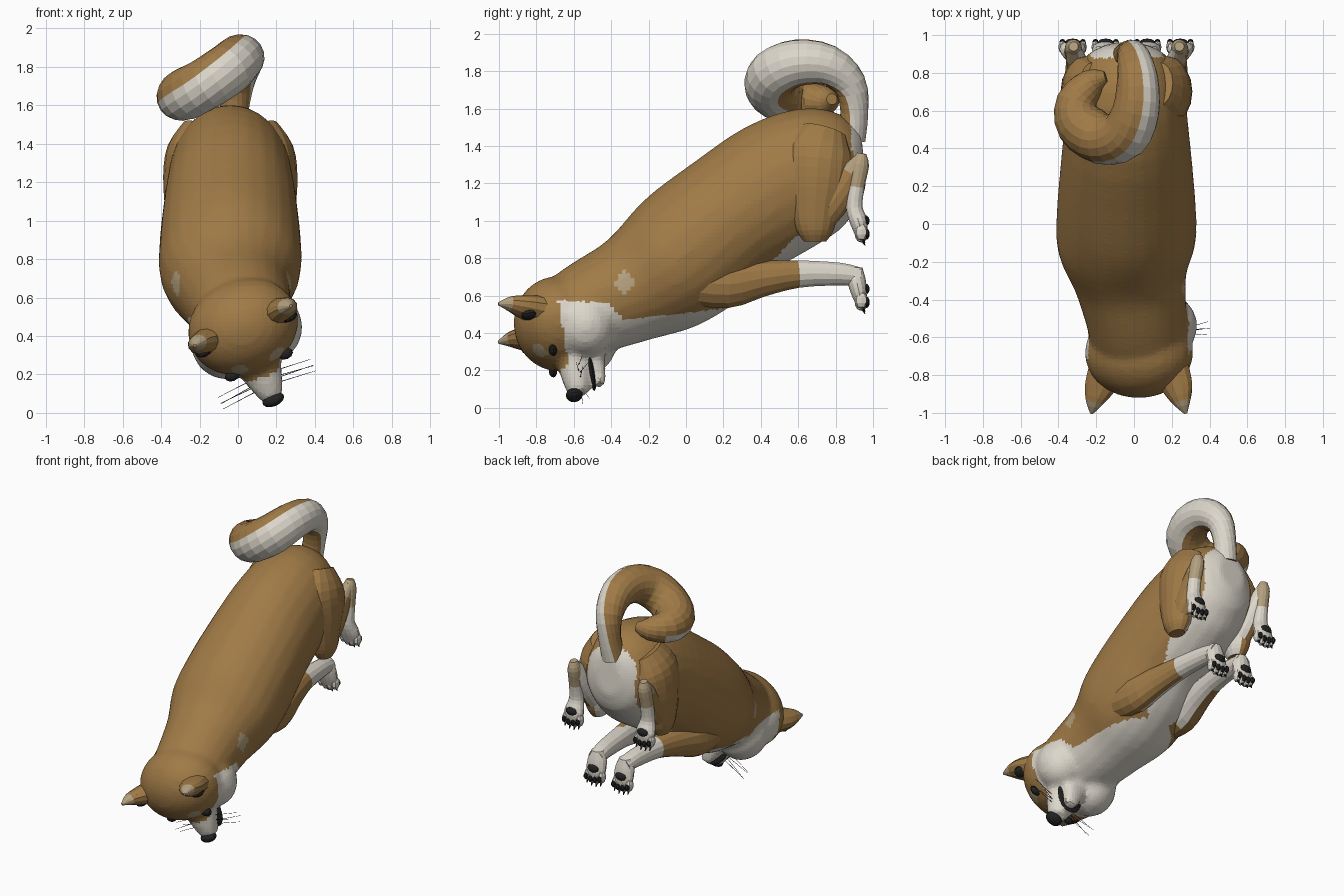
import bpy, bmesh, math
from mathutils import Vector, Matrix

if "Cube" in bpy.data.objects:
    bpy.data.objects.remove(bpy.data.objects["Cube"])

def material(name, col):
    m = bpy.data.materials.new(name)
    m.diffuse_color = (*col, 1)
    m.use_nodes = True
    m.node_tree.nodes["Principled BSDF"].inputs["Base Color"].default_value = m.diffuse_color
    return m

MATS = [material("brown fur", (0.35, 0.195, 0.062)), material("white fur", (0.72, 0.68, 0.60)),
        material("tan fur", (0.45, 0.35, 0.21)), material("black", (0.017, 0.017, 0.018))]
BROWN, WHITE, TAN, BLACK = range(4)
MID = -0.04                       # symmetry plane of the body

# Head frame: sideways, backwards, up (the head hangs down and is rolled)
S = Vector((0.92, 0, 0.38)).normalized()
F = Vector((0.39, 0.19, -0.90))
F = (F - S * F.dot(S)).normalized()
U = F.cross(S)
if U.y > 0:
    U = -U
HEAD = Matrix.Translation((0.03, -0.68, 0.44)) @ Matrix((S, -F, U)).transposed().to_4x4()
HEAD_INV = HEAD.inverted()

def finish(name, bm, rule=None):
    me = bpy.data.meshes.new(name)
    bm.to_mesh(me)
    bm.free()
    for m in MATS:
        me.materials.append(m)
    ob = bpy.data.objects.new(name, me)
    bpy.context.collection.objects.link(ob)
    if rule:
        for p in me.polygons:
            p.material_index = rule(p.center, p.normal)
    return ob

def smooth_path(pts, steps):
    out = []
    for i in range(len(pts) - 1):
        q = [pts[max(i - 1, 0)], pts[i], pts[i + 1], pts[min(i + 2, len(pts) - 1)]]
        for k in range(steps):
            t = k / steps
            out.append([0.5 * (2 * b + (c - a) * t + (2 * a - 5 * b + 4 * c - d) * t * t
                        + (3 * b - a - 3 * c + d) * t ** 3) for a, b, c, d in zip(*q)])
    return out + [list(pts[-1])]

def tube(bm, pts, ref=(1, 0, 0), n=14, steps=3, mat=0, mtx=None):
    """Loft ellipses along points (x, y, z, half width, half height)."""
    pts = smooth_path(pts, steps)
    P = [Vector(p[:3]) for p in pts]
    rings, faces = [], []
    for i, p in enumerate(pts):
        t = (P[min(i + 1, len(P) - 1)] - P[max(i - 1, 0)]).normalized()
        side = Vector(ref)
        side = (side - t * side.dot(t)).normalized()
        up = side.cross(t)
        ring = []
        for k in range(n):
            a = math.tau * k / n
            v = P[i] + side * (p[3] * math.cos(a)) + up * (p[4] * math.sin(a))
            ring.append(bm.verts.new(mtx @ v if mtx else v))
        rings.append(ring)
    for i in range(len(rings) - 1):
        for k in range(n):
            j = (k + 1) % n
            f = bm.faces.new((rings[i][k], rings[i][j], rings[i + 1][j], rings[i + 1][k]))
            f.material_index = mat(i / len(rings), math.tau * (k + 0.5) / n) if callable(mat) else mat
            faces.append(f)
    for r, u in ((rings[0], 0), (rings[-1], 1)):
        f = bm.faces.new(r)
        f.material_index = mat(u, 1.5) if callable(mat) else mat
        faces.append(f)
    bmesh.ops.recalc_face_normals(bm, faces=faces)

def ball(bm, c, r, mat=0, mtx=None, seg=14):
    m = (mtx or Matrix()) @ Matrix.Translation(c) @ Matrix.Diagonal((*r, 1))
    for v in bmesh.ops.create_uvsphere(bm, u_segments=seg, v_segments=seg // 2 + 1, radius=1, matrix=m)["verts"]:
        for f in v.link_faces:
            f.material_index = mat

# Torso, neck and head, fused into one skin
bm = bmesh.new()
tube(bm, [(MID, .95, 1.33, .10, .14), (MID, .88, 1.32, .22, .25), (MID, .72, 1.28, .30, .34),
          (MID, .50, 1.18, .33, .37), (MID, .25, 1.02, .355, .36), (MID, .05, .86, .37, .37),
          (MID, -.12, .73, .365, .345), (-.02, -.30, .63, .30, .29), (.01, -.48, .55, .27, .26),
          (.03, -.62, .48, .25, .23), (.03, -.70, .45, .15, .15)], n=24)
ball(bm, (0, .01, 0), (.295, .25, .24), mtx=HEAD, seg=24)
for s in (-1, 1):
    ball(bm, (s * .13, -.06, -.13), (.17, .19, .17), mtx=HEAD, seg=20)
tube(bm, [(0, -.08, -.04, .19, .16), (0, -.22, -.05, .125, .11), (0, -.33, -.035, .088, .08),
          (0, -.41, -.03, .06, .055)], mtx=HEAD)
tube(bm, [(0, -.12, -.15, .13, .07), (0, -.29, -.155, .07, .045), (0, -.385, -.15, .04, .03)], mtx=HEAD)
raw = finish("skin_source", bm)
rm = raw.modifiers.new("fuse", 'REMESH')
rm.mode = 'VOXEL'
rm.voxel_size = 0.022
sm = raw.modifiers.new("soften", 'SMOOTH')
sm.factor, sm.iterations = 0.5, 5
skin = bpy.data.meshes.new_from_object(raw.evaluated_get(bpy.context.evaluated_depsgraph_get()))
bpy.data.objects.remove(raw)

# Height of the border between brown back and white underside, along y
BORDER = [(-.75, .58), (-.42, .56), (-.33, .47), (.2, .53), (.45, .77), (.6, .93), (.75, 1.02), (.9, 1.15), (1.1, 1.2)]

def border(y):
    for (y0, z0), (y1, z1) in zip(BORDER, BORDER[1:]):
        if y0 <= y <= y1:
            return z0 + (z1 - z0) * (y - y0) / (y1 - y0)
    return 0

def coat(c, n):
    h = HEAD_INV @ c
    if c.y < -.35:
        if (Vector((abs(h.x), h.y, h.z)) - Vector((.11, -.18, .15))).length < .05:
            return TAN
        if -h.y > .27 or (h.z < 0 and c.z < border(c.y) + .3 * min(0, c.x)):
            return WHITE
    if math.hypot((c.y + .33) / .045, (c.z - .67) / .06) < 1 and abs(n.x) > .3:
        return TAN
    if c.y >= -.35 and c.z < border(c.y):
        return WHITE
    if c.y > .88 and abs(c.x - MID) < .19 and n.y > .4:
        return WHITE
    return BROWN

bm = bmesh.new()
bm.from_mesh(skin)
bpy.data.meshes.remove(skin)
finish("body_and_head", bm, coat)

# Tail: curls forward, then to the left; white band on the outside of the curl
bm = bmesh.new()
tube(bm, [(MID, .88, 1.44, .08, .08), (-.02, .90, 1.58, .075, .075), (.0, .875, 1.73, .09, .09),
          (.02, .76, 1.83, .11, .11), (.01, .60, 1.845, .125, .125), (-.05, .475, 1.79, .135, .135),
          (-.17, .45, 1.71, .135, .135), (-.28, .53, 1.655, .135, .135), (-.30, .65, 1.64, .11, .11),
          (-.22, .75, 1.64, .075, .075), (-.15, .78, 1.65, .03, .03)], ref=(.7, 0, -.7), n=18,
     mat=lambda u, a: WHITE if u < .8 and .6 * math.cos(a) - .8 * math.sin(a) > .3 else BROWN)
finish("tail", bm)

def paw(bm, x, y, z):
    """Toes, claws and pads; the sole faces +y and the toes point down."""
    for dx in (-.054, -.018, .018, .054):
        drop = .012 if abs(dx) < .03 else 0
        ball(bm, (x + dx, y, z - drop), (.023, .036, .045), WHITE, seg=8)
        ball(bm, (x + dx, y + .026, z - .005 - drop), (.017, .018, .025), BLACK, seg=8)
        tube(bm, [(x + dx, y + .005, z - .03 - drop, .011, .011), (x + dx, y + .02, z - .06 - drop, .003, .003)],
             n=6, steps=1, mat=BLACK)
    ball(bm, (x, y + .02, z + .06), (.045, .025, .03), BLACK, seg=10)

for s, side in ((-1, "left"), (1, "right")):
    X = lambda pts: [(MID + s * p[0], *p[1:]) for p in pts]
    inner = lambda n: n.x * s < -.45
    # Front leg stretched backwards
    bm = bmesh.new()
    tube(bm, X([(.21, .02, .68, .10, .13), (.20, .22, .66, .10, .13), (.17, .40, .69, .085, .10),
                (.14, .60, .715, .07, .075), (.12, .82, .715, .06, .062), (.11, .93, .70, .055, .05)]))
    finish("front_leg_" + side, bm, lambda c, n: WHITE if c.y > .63 or (inner(n) and c.y > .2) else TAN if c.y > .58 else BROWN)
    bm = bmesh.new()
    tube(bm, X([(.11, .91, .75, .04, .035), (.11, .91, .69, .065, .05), (.11, .925, .62, .072, .045),
                (.11, .935, .56, .06, .03)]), mat=WHITE)
    paw(bm, MID + s * .11, .937, .575)
    finish("front_paw_" + side, bm)
    # Thigh
    bm = bmesh.new()
    tube(bm, X([(.17, .74, 1.48, .08, .12), (.21, .71, 1.36, .12, .18), (.235, .70, 1.22, .115, .17),
                (.25, .69, 1.06, .09, .13), (.25, .69, .95, .075, .10), (.25, .69, .89, .045, .06)]), n=16)
    finish("thigh_" + side, bm, lambda c, n: WHITE if inner(n) else BROWN)
    # Shank up to the hock
    bm = bmesh.new()
    tube(bm, X([(.25, .68, .95, .06, .06), (.255, .77, 1.08, .07, .09), (.265, .86, 1.21, .055, .075),
                (.28, .93, 1.33, .035, .035)]))
    finish("shank_" + side, bm, lambda c, n: WHITE if inner(n) else BROWN if c.z < 1.27 else TAN)
    # Hind foot
    bm = bmesh.new()
    tube(bm, X([(.28, .94, 1.36, .025, .025), (.28, .93, 1.30, .045, .05), (.285, .91, 1.18, .045, .045),
                (.285, .90, 1.07, .05, .045), (.285, .925, .99, .07, .048), (.285, .935, .92, .06, .03)]),
         mat=lambda u, a: TAN if u < .35 else WHITE)
    paw(bm, MID + s * .285, .937, .94)
    finish("hind_foot_" + side, bm)
    # Ear with pale tip and dark inside
    bm = bmesh.new()
    tube(bm, [(s * .19, .03, .10, .10, .075), (s * .225, .05, .18, .085, .06), (s * .25, .07, .25, .052, .04),
              (s * .27, .075, .315, .008, .008)], n=12, mtx=HEAD,
         mat=lambda u, a: TAN if u > .55 else BROWN)
    ball(bm, (s * .24, -.005, .16), (.045, .025, .045), BLACK, HEAD, 10)
    finish("ear_" + side, bm)
    # Eye
    bm = bmesh.new()
    ball(bm, (s * .15, -.195, .07), (.04, .03, .022), BLACK, HEAD, 10)
    finish("eye_" + side, bm)
    # Whiskers
    bm = bmesh.new()
    for f, u in ((.30, -.07), (.33, -.03), (.365, -.06), (.34, -.10)):
        tube(bm, [(s * .07, -f + .02, -.05, .002, .002), (s * .26, -f, u, .001, .001)],
             ref=(0, 0, 1), n=4, steps=1, mat=BLACK, mtx=HEAD)
    finish("whiskers_" + side, bm)

# Nose and mouth
bm = bmesh.new()
ball(bm, (0, -.41, -.005), (.06, .035, .045), BLACK, HEAD)
finish("nose", bm)
bm = bmesh.new()
ball(bm, (0, -.27, -.118), (.102, .135, .018), BLACK, HEAD)
finish("mouth", bm)
